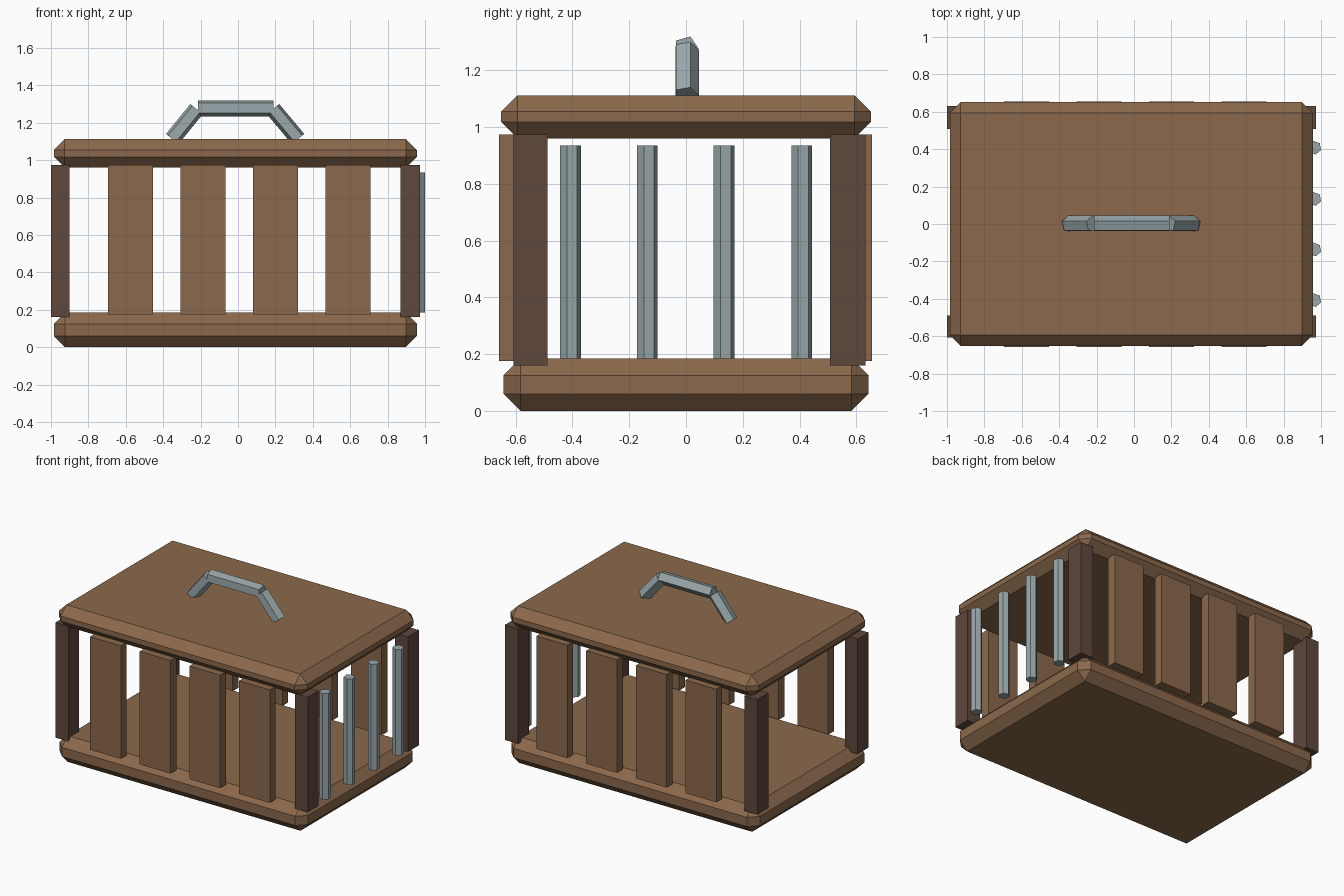
import bpy
import bmesh
from math import cos, sin, radians
from mathutils import Vector

default = bpy.data.objects.get("Cube")
if default:
    bpy.data.objects.remove(default, do_unlink=True)


def material(name, rgb):
    mat = bpy.data.materials.new(name)
    mat.use_nodes = True
    color = (*rgb, 1.0)
    mat.diffuse_color = color
    mat.node_tree.nodes["Principled BSDF"].inputs["Base Color"].default_value = color
    return mat


wood = material("brown_wood", (0.26, 0.141, 0.072))
dark_wood = material("dark_brown_wood", (0.114, 0.065, 0.048))
metal = material("grey_metal", (0.32, 0.39, 0.405))


def finish(name, bm, mat):
    bmesh.ops.recalc_face_normals(bm, faces=bm.faces)
    mesh = bpy.data.meshes.new(name)
    bm.to_mesh(mesh)
    bm.free()
    mesh.materials.append(mat)
    obj = bpy.data.objects.new(name, mesh)
    bpy.context.collection.objects.link(obj)
    return obj


def box(name, low, high, mat, chamfer=0.0):
    """Box between two corners, with optional flat chamfers."""
    low, high = Vector(low), Vector(high)
    bm = bmesh.new()
    bmesh.ops.create_cube(bm, size=1)
    bmesh.ops.scale(bm, vec=high - low, verts=bm.verts)
    bmesh.ops.translate(bm, vec=(low + high) / 2, verts=bm.verts)
    if chamfer:
        bmesh.ops.bevel(bm, geom=bm.edges[:], offset=chamfer, segments=1,
                        affect='EDGES')
    return finish(name, bm, mat)


def rod(name, start, end, radius, sides, phase, mat):
    """Polygonal rod in the xz plane from start to end."""
    start, end = Vector(start), Vector(end)
    side = Vector((0, 1, 0))
    up = (end - start).normalized().cross(side)
    bm = bmesh.new()
    rings = []
    for centre in (start, end):
        ring = []
        for i in range(sides):
            a = radians(phase + 360 * i / sides)
            ring.append(bm.verts.new(centre + radius * (cos(a) * side + sin(a) * up)))
        bm.faces.new(ring)
        rings.append(ring)
    for i in range(sides):
        j = (i + 1) % sides
        bm.faces.new((rings[0][i], rings[0][j], rings[1][j], rings[1][i]))
    return finish(name, bm, mat)


# Chamfered floor and lid
box("floor_slab", (-0.985, -0.643, 0), (0.957, 0.643, 0.185), wood, 0.06)
box("lid_slab", (-0.985, -0.651, 0.96), (0.957, 0.651, 1.112), wood, 0.058)

# Corner posts
for x_name, x0, x1 in (("right", -1.0, -0.9), ("left", 0.87, 0.972)):
    for y_name, y0, y1 in (("front", -0.608, -0.488), ("back", 0.508, 0.632)):
        box(f"{y_name}_{x_name}_post", (x0, y0, 0.16), (x1, y1, 0.973), dark_wood)

# Four wide slats on the front and on the back
for i in range(4):
    x = -0.575 + 0.388 * i
    for y_name, y0, y1 in (("front", -0.658, -0.593), ("back", 0.59, 0.655)):
        box(f"{y_name}_slat_{i + 1}", (x - 0.12, y0, 0.175), (x + 0.12, y1, 0.973), wood)

# Metal bars closing one end
for i, y in enumerate((-0.407, -0.136, 0.134, 0.408)):
    rod(f"end_bar_{i + 1}", (0.965, 0, 0.185), (0.965, 0, 0.935),
        0.037, 6, 10, metal).location.y = y

# Carrying handle
rod("handle_grip", (-0.215, 0, 1.277), (0.19, 0, 1.277), 0.045, 5, 70, metal)
rod("handle_right_leg", (-0.352, 0, 1.113), (-0.222, 0, 1.273), 0.045, 5, 70, metal)
rod("handle_left_leg", (0.188, 0, 1.273), (0.322, 0, 1.113), 0.045, 5, 70, metal)
